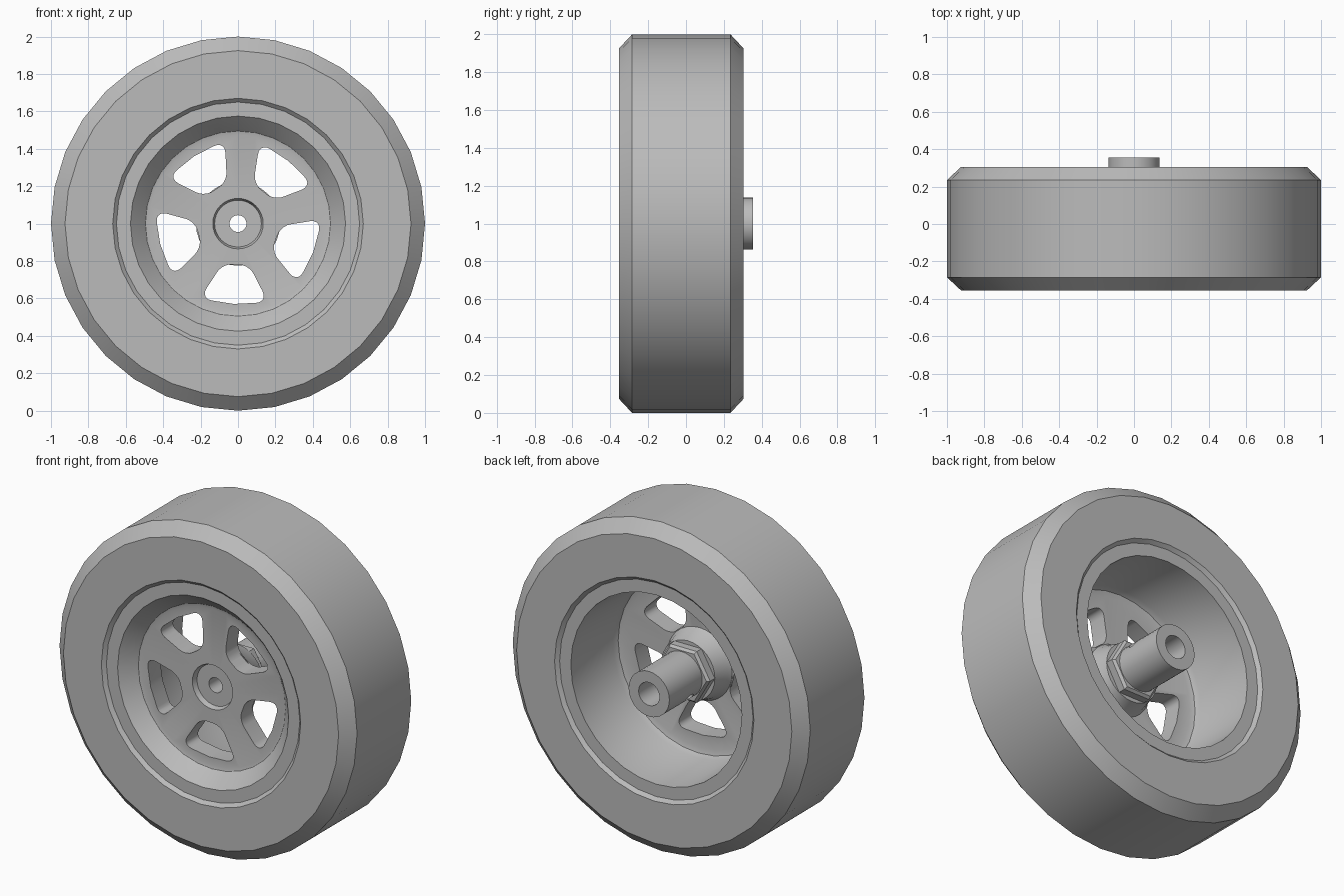
import bpy, bmesh, math
from mathutils import Matrix, Vector

cube = bpy.data.objects.get("Cube")
if cube:
    bpy.data.objects.remove(cube, do_unlink=True)

GREY = (0.5, 0.5, 0.5, 1)
grey = bpy.data.materials.new("plain_grey")
grey.use_nodes = True
grey.diffuse_color = GREY
grey.node_tree.nodes["Principled BSDF"].inputs["Base Color"].default_value = GREY

CENTRE = Vector((0, 0, 1))


def add_object(name, bm):
    bmesh.ops.recalc_face_normals(bm, faces=bm.faces)
    mesh = bpy.data.meshes.new(name)
    bm.to_mesh(mesh)
    bm.free()
    mesh.materials.append(grey)
    obj = bpy.data.objects.new(name, mesh)
    bpy.context.collection.objects.link(obj)
    return obj


def lathe(name, profile, sides=32):
    """Turn a closed (radius, y) outline around the wheel axis."""
    bm = bmesh.new()
    verts = [bm.verts.new((r, y, CENTRE.z)) for r, y in profile]
    edges = [bm.edges.new((v, verts[i - 1])) for i, v in enumerate(verts)]
    bmesh.ops.spin(bm, geom=verts + edges, cent=CENTRE, axis=(0, 1, 0),
                   angle=math.tau, steps=sides, use_merge=False)
    bmesh.ops.remove_doubles(bm, verts=bm.verts, dist=1e-4)
    return add_object(name, bm)


def cut(target, cutter):
    cutter.hide_render = True
    mod = target.modifiers.new("cut", "BOOLEAN")
    mod.operation = "DIFFERENCE"
    mod.solver = "EXACT"
    mod.object = cutter
    bpy.context.view_layer.update()
    bpy.context.view_layer.objects.active = target
    with bpy.context.temp_override(object=target, active_object=target):
        bpy.ops.object.modifier_apply(modifier=mod.name)
    bpy.data.objects.remove(cutter, do_unlink=True)


def window_cutter():
    """Five rounded wedge prisms for the openings between the spokes."""
    bm = bmesh.new()
    outline = [(0.23, -18), (0.45, -24), (0.43, 0), (0.45, 24), (0.23, 18)]
    rounding = [0.05, 0.065, 0, 0.065, 0.05]
    for k in range(5):
        mid = -93 + 72 * k
        verts = []
        for r, a in outline:
            t = math.radians(mid + a)
            verts.append(bm.verts.new((r * math.cos(t), -0.3, 1 + r * math.sin(t))))
        bm.faces.new(verts)
        for v, size in zip(verts, rounding):
            if size:
                bmesh.ops.bevel(bm, geom=[v], offset=size, segments=5,
                                profile=0.5, affect="VERTICES")
    ext = bmesh.ops.extrude_face_region(bm, geom=bm.faces[:])
    moved = [g for g in ext["geom"] if isinstance(g, bmesh.types.BMVert)]
    bmesh.ops.translate(bm, verts=moved, vec=(0, 0.35, 0))
    return add_object("window_cutter", bm)


# Tyre with chamfered shoulders and a small inner lip
tyre = lathe("tyre", [(0.65, -0.335), (0.67, -0.355), (0.925, -0.355),
                      (1, -0.285), (1, 0.235), (0.925, 0.305),
                      (0.67, 0.305), (0.65, 0.285)])

# Rim barrel and recessed spoke disc
rim = lathe("rim", [(0.045, -0.215), (0.125, -0.215), (0.135, -0.245),
                    (0.475, -0.245), (0.495, -0.25), (0.508, -0.265),
                    (0.575, -0.335), (0.65, -0.335), (0.65, 0.285),
                    (0.575, 0.285), (0.555, -0.09), (0.54, -0.12),
                    (0.51, -0.13), (0.045, -0.13)])
cut(rim, window_cutter())

# Flared boss behind the disc
boss = lathe("hub_boss", [(0.045, -0.14), (0.225, -0.14), (0.205, -0.11),
                          (0.18, -0.02), (0.045, -0.02)])

# Hexagonal collar between boss and sleeve
collar = lathe("hex_collar", [(0.1, -0.03), (0.18, -0.03), (0.18, 0.025),
                              (0.165, 0.04), (0.1, 0.04)], sides=6)

# Bored axle sleeve with a cross pin hole
sleeve = lathe("axle_sleeve", [(0.045, -0.03), (0.137, -0.03), (0.137, 0.355),
                               (0.07, 0.355), (0.07, 0), (0.045, 0)])
pin = bmesh.new()
pin_turn = Matrix.Rotation(math.radians(50), 4, "Y")
bmesh.ops.create_cone(pin, cap_ends=True, segments=20, radius1=0.032,
                      radius2=0.032, depth=0.5,
                      matrix=Matrix.Translation((0, 0.12, 1)) @ pin_turn)
cut(sleeve, add_object("pin_cutter", pin))

# Smooth the turned surfaces and keep the edges crisp
bpy.ops.object.select_all(action="DESELECT")
for obj in (tyre, rim, boss, collar, sleeve):
    obj.select_set(True)
bpy.context.view_layer.objects.active = tyre
bpy.ops.object.shade_smooth_by_angle(angle=math.radians(30))
